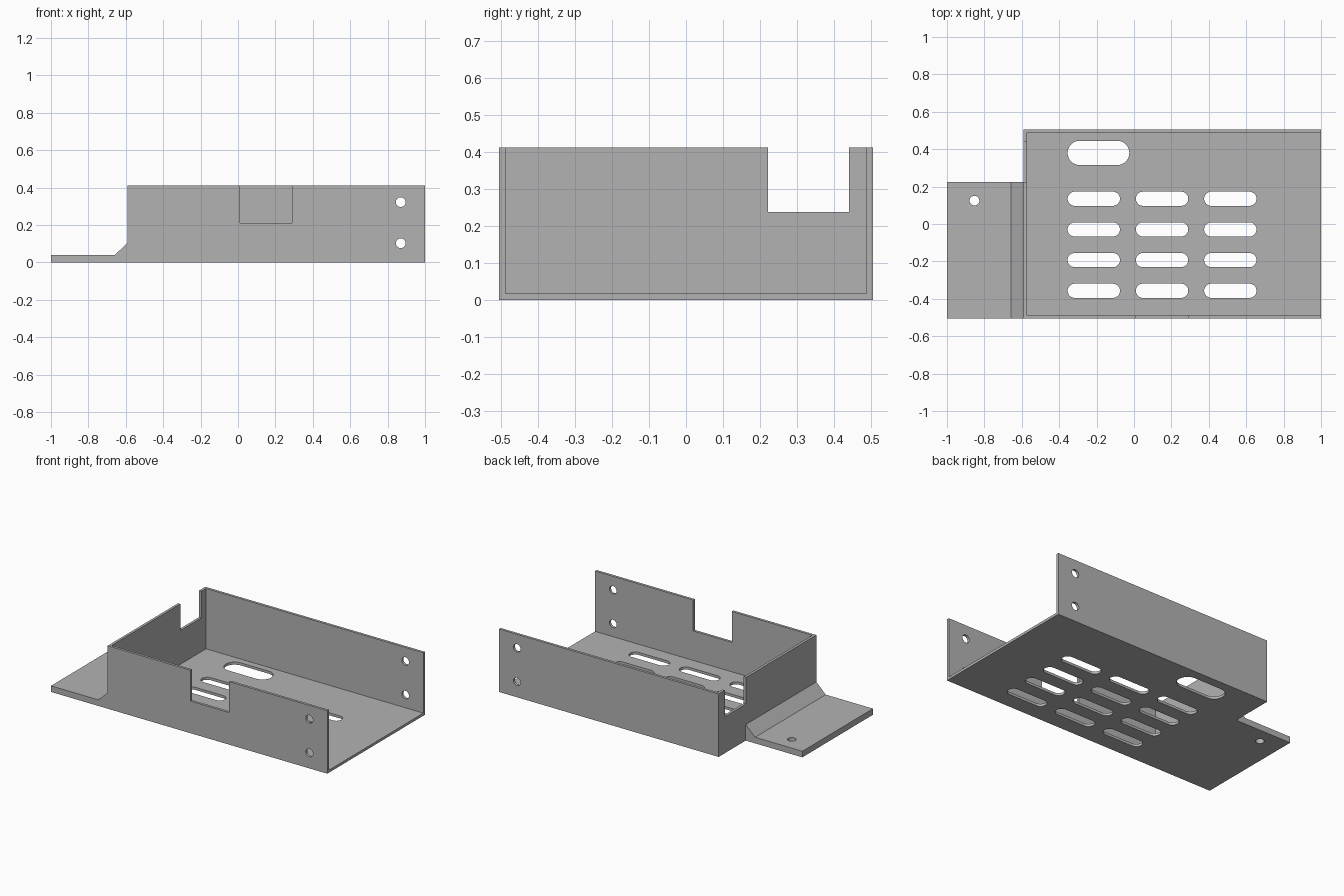
import bpy
import bmesh
import math
from mathutils import Matrix, Vector

cube = bpy.data.objects.get("Cube")
if cube:
    bpy.data.objects.remove(cube, do_unlink=True)

metal = bpy.data.materials.new("grey metal")
metal.use_nodes = True
GREY = (0.45, 0.45, 0.45, 1)
metal.diffuse_color = GREY
metal.node_tree.nodes["Principled BSDF"].inputs["Base Color"].default_value = GREY

BACK, FRONT = 0.505, -0.505
WALL_X, END_X = -0.59, 1.0
HEIGHT, SHEET = 0.412, 0.017


def add_prism(bm, outline, depth):
    """Extrude a closed outline of 3D points along depth."""
    face = bm.faces.new([bm.verts.new(p) for p in outline])
    ext = bmesh.ops.extrude_face_region(bm, geom=[face])
    verts = [g for g in ext["geom"] if isinstance(g, bmesh.types.BMVert)]
    bmesh.ops.translate(bm, verts=verts, vec=depth)


def add_box(bm, lo, hi):
    add_prism(bm, [(lo[0], lo[1], lo[2]), (hi[0], lo[1], lo[2]),
                   (hi[0], hi[1], lo[2]), (lo[0], hi[1], lo[2])],
              (0, 0, hi[2] - lo[2]))


def add_slot(bm, x, y, length, width):
    """Upright cutter with round ends."""
    r, half = width / 2, (length - width) / 2
    pts = []
    for side in (1, -1):
        for i in range(17):
            a = -side * math.pi / 2 + side * math.pi * i / 16
            if side < 0:
                a = math.pi / 2 + math.pi * i / 16
            pts.append((x + side * half + r * math.cos(a), y + r * math.sin(a), -0.05))
    add_prism(bm, pts, (0, 0, 0.1))


def add_drill(bm, centre, length, turn=Matrix()):
    bmesh.ops.create_cone(bm, cap_ends=True, segments=32, radius1=0.026, radius2=0.026,
                          depth=length, matrix=Matrix.Translation(centre) @ turn)


def finish(name, bm):
    bmesh.ops.recalc_face_normals(bm, faces=bm.faces[:])
    mesh = bpy.data.meshes.new(name)
    bm.to_mesh(mesh)
    bm.free()
    mesh.materials.append(metal)
    obj = bpy.data.objects.new(name, mesh)
    bpy.context.collection.objects.link(obj)
    return obj


def cut(obj, cutter):
    """Apply a boolean difference and discard the cutter."""
    mod = obj.modifiers.new("cut", "BOOLEAN")
    mod.operation, mod.solver, mod.object = "DIFFERENCE", "EXACT", cutter
    bpy.context.view_layer.objects.active = obj
    bpy.ops.object.modifier_apply(modifier=mod.name)
    bpy.data.objects.remove(cutter, do_unlink=True)


# Folded tray, open at the top and at the left end
bm = bmesh.new()
add_box(bm, (WALL_X, FRONT, 0), (END_X, BACK, HEIGHT))
tray = finish("tray", bm)

bm = bmesh.new()
add_box(bm, (WALL_X + SHEET, FRONT + SHEET, SHEET), (END_X + 0.1, BACK - SHEET, 0.6))
cut(tray, finish("cavity_cutter", bm))

# Vent slots, cable slot, wall notches and screw holes
bm = bmesh.new()
for col in range(3):
    for row in range(4):
        add_slot(bm, -0.215 + 0.365 * col, 0.135 - 0.164 * row, 0.28, 0.076)
add_slot(bm, -0.19, 0.38, 0.33, 0.13)
add_box(bm, (0.01, FRONT - 0.1, 0.21), (0.29, FRONT + 0.1, 0.6))
add_box(bm, (WALL_X - 0.1, 0.222, 0.238), (WALL_X + 0.1, 0.441, 0.6))
for z in (0.102, 0.322):
    add_drill(bm, Vector((0.87, 0, z)), 1.4, Matrix.Rotation(math.pi / 2, 4, "X"))
cut(tray, finish("opening_cutter", bm))

# Mounting flange with a sloped brace against the wall
bm = bmesh.new()
profile = [(-1, 0), (WALL_X, 0), (WALL_X, 0.105), (-0.658, 0.04), (-1, 0.04)]
add_prism(bm, [(x, FRONT, z) for x, z in profile], (0, 0.73, 0))
flange = finish("mounting_flange", bm)

bm = bmesh.new()
add_drill(bm, Vector((-0.853, 0.125, 0.02)), 0.2)
cut(flange, finish("flange_drill", bm))

# Crisp sheet edges with smooth hole walls
for obj in (tray, flange):
    bpy.ops.object.select_all(action="DESELECT")
    obj.select_set(True)
    bpy.context.view_layer.objects.active = obj
    bpy.ops.object.shade_smooth_by_angle(angle=math.radians(30))
